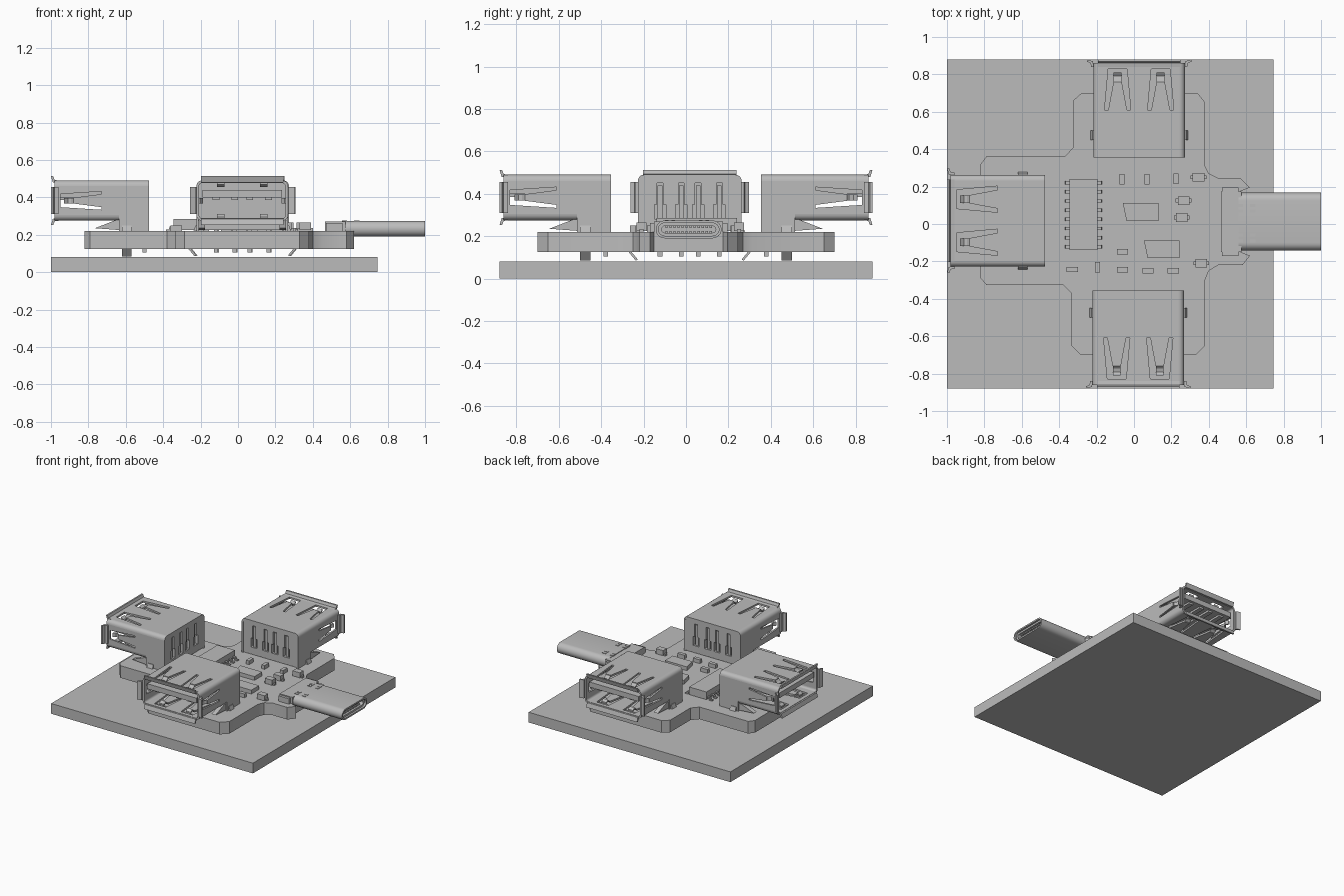
import bpy, bmesh, math
from mathutils import Matrix

cube = bpy.data.objects.get("Cube")
if cube:
    bpy.data.objects.remove(cube, do_unlink=True)

grey = bpy.data.materials.new("plain grey")
grey.use_nodes = True
grey.diffuse_color = (0.5, 0.5, 0.5, 1)
grey.node_tree.nodes["Principled BSDF"].inputs["Base Color"].default_value = (0.5, 0.5, 0.5, 1)

# Axis frames: which model axes a flat outline's two directions follow
FRAMES = {
    "x": Matrix(((0, 0, 1), (1, 0, 0), (0, 1, 0))),
    "y": Matrix(((1, 0, 0), (0, 0, -1), (0, 1, 0))),
    "z": Matrix.Identity(3),
}


def plate(name, loops, axis, lo, hi):
    """Extrude a flat outline (first loop) with holes (other loops) along an axis."""
    curve = bpy.data.curves.new(name, "CURVE")
    curve.dimensions = "2D"
    curve.fill_mode = "BOTH"
    curve.extrude = abs(hi - lo) / 2
    for loop in loops:
        spline = curve.splines.new("POLY")
        spline.points.add(len(loop) - 1)
        for point, (a, b) in zip(spline.points, loop):
            point.co = (a, b, 0, 1)
        spline.use_cyclic_u = True
    temp = bpy.data.objects.new(name, curve)
    mesh = bpy.data.meshes.new_from_object(temp)
    bpy.data.objects.remove(temp)
    bpy.data.curves.remove(curve)
    mesh.transform(FRAMES[axis].to_4x4())
    offset = [0, 0, 0]
    offset["xyz".index(axis)] = (lo + hi) / 2
    mesh.transform(Matrix.Translation(offset))
    bm = bmesh.new()
    bm.from_mesh(mesh)
    bmesh.ops.remove_doubles(bm, verts=bm.verts, dist=1e-5)
    bmesh.ops.recalc_face_normals(bm, faces=bm.faces)
    bm.to_mesh(mesh)
    bm.free()
    mesh.shade_smooth()
    mesh.set_sharp_from_angle(angle=math.radians(35))
    mesh.materials.clear()
    mesh.materials.append(grey)
    obj = bpy.data.objects.new(name, mesh)
    bpy.context.collection.objects.link(obj)
    return obj


def rect(a0, a1, b0, b1):
    return [(a0, b0), (a1, b0), (a1, b1), (a0, b1)]


def box(name, x, y, z):
    return plate(name, [rect(*x, *y)], "z", *z)


def stadium(cy, cz, half, r):
    return [(cy + s * (half - r) + r * math.cos(t), cz + r * math.sin(t))
            for s, start in ((1, -90), (-1, 90))
            for t in (math.radians(start + 15 * i) for i in range(13))]


def flip(points, centre):
    return [(a, 2 * centre - b) for a, b in points]


# Base slab and circuit board
box("base_slab", (-1, 0.745), (-0.88, 0.88), (0, 0.08))
board = [(-0.82, -0.29), (-0.79, -0.325), (-0.38, -0.325), (-0.335, -0.37), (-0.335, -0.65),
         (-0.285, -0.7), (0.33, -0.7), (0.38, -0.65), (0.38, -0.3), (0.4, -0.25), (0.45, -0.22),
         (0.58, -0.22), (0.62, -0.17), (0.57, -0.15), (0.57, 0.175), (0.62, 0.195), (0.57, 0.245),
         (0.45, 0.245), (0.4, 0.27), (0.38, 0.31), (0.38, 0.65), (0.34, 0.7), (-0.28, 0.7),
         (-0.325, 0.66), (-0.325, 0.41), (-0.37, 0.36), (-0.79, 0.36), (-0.82, 0.32)]
plate("circuit_board", [board], "z", 0.125, 0.22)

# Socket dimensions: across x, depth y from the mouth, height z
HALF, TOP, LOW, LENGTH, T, R = 0.245, 0.49, 0.275, 0.525, 0.014, 0.03
MID = (TOP + LOW) / 2


def spring_slot(c, k=1):
    """U-shaped slot that leaves a tapering spring finger."""
    right = [(0.05, 0.05), (0.07, 0.27), (0.05, 0.27), (0.022, 0.12)]
    left = [(-a, d) for a, d in reversed(right)]
    return [(c + a * k, d) for a, d in right + left]


def socket():
    parts = []
    flat = rect(R - HALF, HALF - R, 0.02, LENGTH)
    slots = [spring_slot(-0.115), spring_slot(0.115)]
    parts.append(plate("shell_top", [flat] + slots, "z", TOP - T, TOP))
    floor = rect(R - HALF, HALF - R, 0.02, 0.37)
    parts.append(plate("shell_bottom", [floor] + slots, "z", LOW, LOW + T))
    tip = [(0.125, TOP), (0.09, TOP - 0.035), (0.07, TOP - 0.02),
           (0.07, TOP - 0.008), (0.09, TOP - 0.022), (0.122, TOP - T)]
    for c in (-0.115, 0.115):
        for pts in (tip, flip(tip, MID)):
            parts.append(plate("spring_tip", [pts], "x", c - 0.021, c + 0.021))
    # Side walls, with a deeper rear part reaching the board
    wall = [(0.02, LOW + R), (0.365, LOW + R), (0.365, 0.22), (LENGTH, 0.22),
            (LENGTH, TOP - R), (0.02, TOP - R)]
    side_slot = [(d, c) for c, d in spring_slot(MID, 0.7)]
    lip = [(0.04, TOP - T), (0.04, TOP), (0.02, TOP + 0.003), (0.012, TOP + 0.023),
           (0, TOP + 0.023), (0.01, TOP - 0.01)]
    for s in (-1, 1):
        parts.append(plate("shell_side", [wall, side_slot], "x", s * HALF, s * (HALF - T)))
        side_tip = [(s * (b - TOP + HALF), a) for a, b in tip]
        parts.append(plate("side_spring_tip", [side_tip], "z", MID - 0.015, MID + 0.015))
        side_lip = [(s * (b - TOP + HALF + 0.012), a) for a, b in lip]
        parts.append(plate("side_lip", [side_lip], "z", MID - 0.072, MID + 0.072))
        # Rounded shell corners
        arc = [math.radians(15 * i) for i in range(7)]
        corner = [(s * (HALF - R + r * math.cos(t)), TOP - R + r * math.sin(t))
                  for r, seq in ((R, arc), (R - T, arc[::-1])) for t in seq]
        parts.append(plate("top_corner", [corner], "y", 0.02, LENGTH))
        parts.append(plate("bottom_corner", [flip(corner, MID)], "y", 0.02, 0.37))
        # Bent mounting leg through the board
        leg = [(0.236, 0.25), (0.25, 0.25), (0.292, 0.13), (0.255, 0.085), (0.245, 0.09), (0.278, 0.13)]
        parts.append(plate("mounting_leg", [[(s * a, b) for a, b in leg]], "y", 0.38, 0.43))
    for pts in (lip, flip(lip, MID)):
        parts.append(plate("mouth_lip", [pts], "x", -0.22, 0.22))
    # Rear wall with pin channels, insulator and contacts
    pins = (-0.14, -0.04, 0.04, 0.14)
    back = rect(-HALF + T, HALF - T, 0.225, TOP - T)
    holes = [[(p - 0.027, 0.28), (p + 0.027, 0.28), (p + 0.027, 0.35), (p + 0.014, 0.35),
              (p + 0.014, 0.45), (p - 0.014, 0.45), (p - 0.014, 0.35), (p - 0.027, 0.35)] for p in pins]
    parts.append(plate("rear_wall", [back] + holes, "y", LENGTH - 0.03, LENGTH - 0.002))
    parts.append(box("insulator", (-0.231, 0.231), (0.36, 0.495), (0.225, TOP - T)))
    parts.append(box("tongue", (-0.213, 0.213), (0.03, 0.37), (0.4, 0.44)))
    for p in pins:
        parts.append(box("contact", (p - 0.018, p + 0.018), (0.05, 0.37), (0.385, 0.4)))
        parts.append(box("pin", (p - 0.011, p + 0.011), (0.49, 0.512), (0.105, 0.44)))
    # Sloping brace under the shell
    brace = [(0.235, 0.235), (0.37, 0.225), (0.37, 0.278), (0.345, 0.278)]
    for s in (-1, 1):
        parts.append(plate("brace", [brace], "x", s * 0.2, s * 0.235))
    return parts


# Three sockets share one set of meshes
template = socket()
placements = {
    "front": Matrix.Translation((0.0225, -0.88, 0)),
    "back": Matrix.Translation((0.0275, 0.88, 0)) @ Matrix.Rotation(math.pi, 4, "Z"),
    "right": Matrix.Translation((-1, 0.0175, 0)) @ Matrix.Rotation(-math.pi / 2, 4, "Z"),
}
for side, matrix in placements.items():
    for part in template:
        obj = part if side == "front" else part.copy()
        if side != "front":
            bpy.context.collection.objects.link(obj)
        obj.name = side + "_socket_" + part.data.name.split(".")[0]
        obj.matrix_world = matrix

# Flat plug: hollow shell, liner, contact rows and rear holder
PY, PZ = 0.0125, 0.232
plate("plug_shell", [stadium(PY, PZ, 0.155, 0.042), stadium(PY, PZ, 0.143, 0.03)], "x", 0.56, 1)
plate("plug_liner", [stadium(PY, PZ, 0.143, 0.03), stadium(PY, PZ, 0.128, 0.016)], "x", 0.6, 0.985)
plate("plug_core", [stadium(PY, PZ, 0.143, 0.03)], "x", 0.57, 0.75)
for i in range(12):
    y = PY + (i - 5.5) * 0.019
    for s in (-1, 1):
        box("plug_contact", (0.75, 0.97), (y - 0.005, y + 0.005), (PZ + s * 0.012 - 0.005, PZ + s * 0.012 + 0.005))
box("plug_holder", (0.465, 0.575), (-0.15, 0.175), (0.2, 0.27))
for y in (-0.155, 0.18):
    box("plug_ear", (0.47, 0.56), (y - 0.015, y + 0.015), (0.21, 0.262))
for x in (0.57, 0.635):
    for y in (-0.09, -0.06, 0.07, 0.1):
        box("plug_latch", (x - 0.014, x + 0.014), (y - 0.008, y + 0.008), (0.27, 0.277))

# Controller chip with its leads
box("chip", (-0.345, -0.195), (-0.14, 0.24), (0.225, 0.285))
lead = [(0.07, 0.245), (0.095, 0.245), (0.1, 0.228), (0.116, 0.228),
        (0.116, 0.22), (0.092, 0.22), (0.087, 0.237), (0.07, 0.237)]
for i in range(8):
    y = -0.122 + i * 0.049
    for s in (-1, 1):
        plate("chip_lead", [[(-0.27 + s * a, b) for a, b in lead]], "y", y - 0.009, y + 0.009)

# Small board components
for x, y in ((-0.065, 0.238), (0.07, 0.238), (0.225, 0.243), (-0.195, -0.232)):
    box("small_part", (x - 0.013, x + 0.013), (y - 0.028, y + 0.028), (0.22, 0.25))
for x, y in ((-0.33, -0.243), (-0.062, -0.245), (0.075, -0.25), (0.21, -0.25), (-0.062, -0.148)):
    box("small_part", (x - 0.03, x + 0.03), (y - 0.014, y + 0.014), (0.22, 0.25))
for x, y in ((0.345, 0.25), (0.265, 0.125), (0.255, 0.035), (0.36, -0.21)):
    box("diode", (x - 0.031, x + 0.031), (y - 0.023, y + 0.023), (0.225, 0.265))
    box("diode_lead", (x - 0.042, x + 0.042), (y - 0.01, y + 0.01), (0.22, 0.235))
for x, y in ((0.035, 0.065), (0.148, -0.135)):
    wedge = [(x - 0.095, y + 0.048), (x - 0.075, y - 0.048), (x + 0.095, y - 0.048), (x + 0.095, y + 0.048)]
    plate("flat_part", [wedge], "z", 0.22, 0.25)
